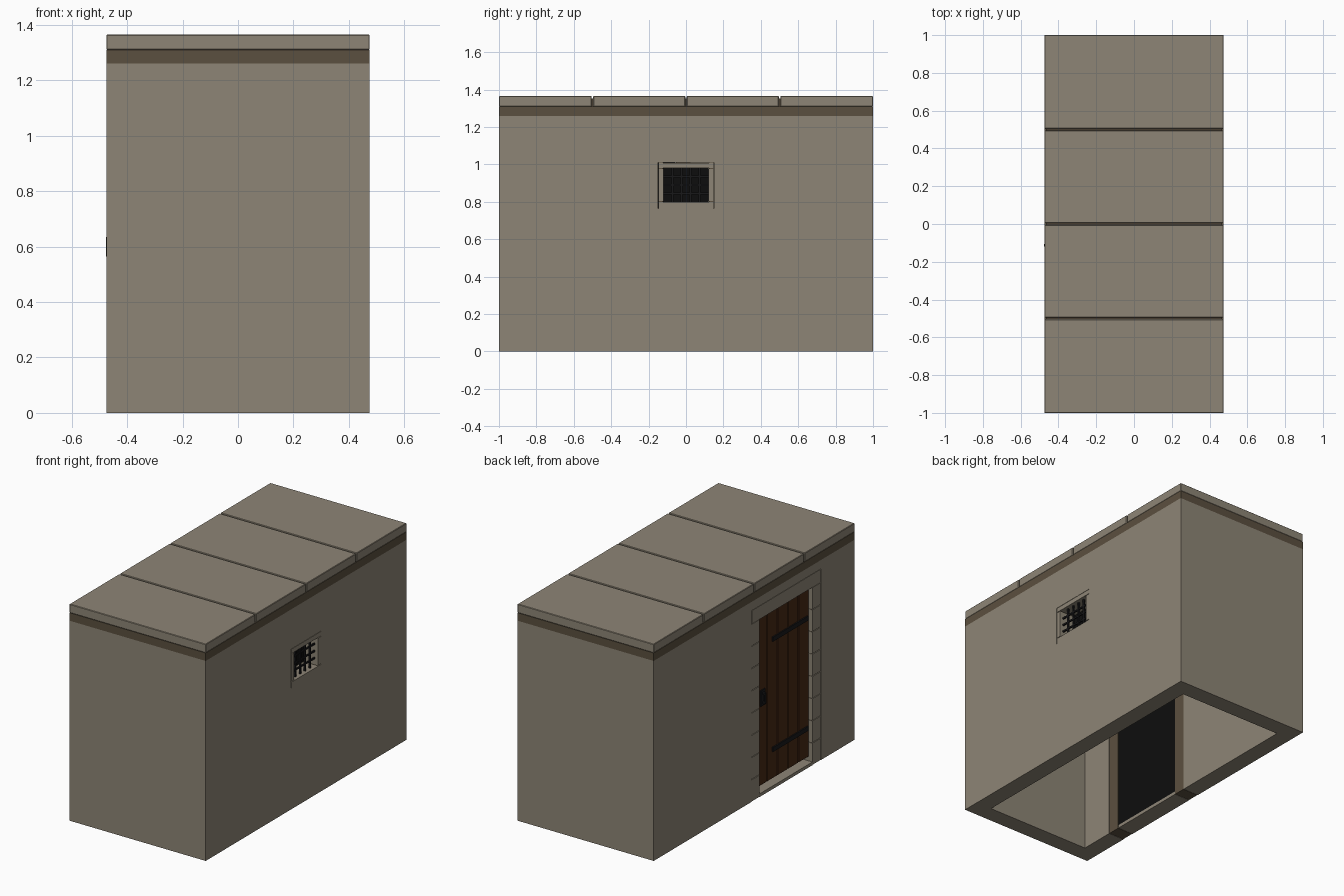
import bpy
import bmesh
from mathutils import Vector

if "Cube" in bpy.data.objects:
    bpy.data.objects.remove(bpy.data.objects["Cube"], do_unlink=True)


def material(name, rgb):
    m = bpy.data.materials.new(name)
    m.use_nodes = True
    m.diffuse_color = (*rgb, 1)
    m.node_tree.nodes["Principled BSDF"].inputs["Base Color"].default_value = (*rgb, 1)
    return m


STONE = material("warm stone", (0.27, 0.235, 0.18))
MORTAR = material("dark mortar", (0.105, 0.08, 0.05))
WOOD = material("door wood", (0.065, 0.022, 0.0075))
IRON = material("black iron", (0.009, 0.009, 0.01))
DARK = material("dark backing", (0.004, 0.004, 0.004))


def boxes(name, spans, mat, bevel=0):
    """One object made of boxes, each given as x, y and z ranges."""
    bm = bmesh.new()
    for span in spans:
        lo, hi = Vector([min(s) for s in span]), Vector([max(s) for s in span])
        made = bmesh.ops.create_cube(bm, size=1)["verts"]
        for v in made:
            v.co = (lo + hi) / 2 + v.co * (hi - lo)
    mesh = bpy.data.meshes.new(name)
    bm.to_mesh(mesh)
    bm.free()
    mesh.materials.append(mat)
    ob = bpy.data.objects.new(name, mesh)
    bpy.context.collection.objects.link(ob)
    if bevel:
        mod = ob.modifiers.new("Bevel", "BEVEL")
        mod.width, mod.segments = bevel, 1
    return ob


def cut(target, span):
    cutter = boxes("cutter", [span], STONE)
    cutter.hide_render = True
    mod = target.modifiers.new("Cut", "BOOLEAN")
    mod.operation, mod.solver, mod.object = "DIFFERENCE", "EXACT", cutter
    bpy.context.view_layer.objects.active = target
    bpy.ops.object.modifier_apply(modifier=mod.name)
    bpy.data.objects.remove(cutter, do_unlink=True)


W, L, T = 0.475, 1.0, 0.11          # half width, half length, wall thickness
INNER = W - T
EAVE, BAND, TOP = 1.26, 1.31, 1.365
GAP = 0.004

# Door and window: surround extents and clear openings
D_OUT, D_IN, D_HEAD, D_TOP = (-0.665, 0.025), (-0.58, -0.055), 1.12, 1.205
W_OUT, W_IN = (-0.15, 0.15), (-0.12, 0.12)
W_SILL, W_LOW, W_HIGH, W_TOP = 0.765, 0.8, 0.98, 1.01

# Hollow walls with a ceiling, open underneath
walls = boxes("walls", [((-W, W), (-L, L), (0, EAVE))], STONE)
cut(walls, ((-INNER, INNER), (T - L, L - T), (-0.1, EAVE - 0.02)))
cut(walls, ((-W - 0.1, -INNER + 0.1), D_OUT, (-0.1, D_TOP)))
cut(walls, ((INNER - 0.1, W + 0.1), W_OUT, (W_SILL, W_TOP)))

# Roof: mortar band and four slabs
boxes("roof_band", [((-W, W), (-L, L), (EAVE, BAND))], MORTAR)
boxes("roof_bedding", [((0.01 - W, W - 0.01), (0.01 - L, L - 0.01), (BAND, TOP - 0.012))], MORTAR)
slabs = []
for i in range(4):
    y = -L + i * L / 2
    slabs.append(((-W, W), (y + (GAP if i else 0), y + L / 2 - (GAP if i < 3 else 0)), (BAND, TOP)))
boxes("roof_slabs", slabs, STONE, 0.003)

# Door surround: mortar core faced with stone blocks
core_x, block_x = (-W + 0.006, -INNER), (-W, -INNER - 0.002)
sides = ((D_OUT[0], D_IN[0]), (D_IN[1], D_OUT[1]))
boxes("door_surround_mortar",
      [(core_x, (a + 0.002, b - 0.002), (0, D_HEAD)) for a, b in sides]
      + [(core_x, D_OUT, (D_HEAD + 0.002, D_TOP))], MORTAR)
blocks, step = [], D_HEAD / 8
for a, b in sides:
    for i in range(8):
        blocks.append((block_x, (a + GAP / 2, b), (i * step + GAP / 2, (i + 1) * step - GAP / 2)))
blocks.append((block_x, (D_OUT[0] + GAP / 2, D_OUT[1] - GAP / 2), (D_HEAD, D_TOP - GAP / 2)))
boxes("door_surround_blocks", blocks, STONE)
boxes("door_threshold", [((-W, -INNER), D_IN, (0, 0.02))], STONE)
boxes("door_backing", [((-INNER - 0.006, -INNER - 0.001), D_IN, (0.02, D_HEAD))], DARK)

# Plank door set just behind the wall face
face = 0.022 - W
plank = (D_IN[1] - D_IN[0]) / 5
planks = []
for i in range(5):
    y = D_IN[0] + i * plank
    planks.append(((face, face + 0.03), (y + 0.002, y + plank - 0.002), (0.05, D_HEAD)))
boxes("door_planks", planks, WOOD, 0.003)
boxes("door_core", [((face + 0.008, face + 0.025), D_IN, (0.055, D_HEAD))], WOOD)

# Hinge straps and handle
for name, z in (("lower", 0.235), ("upper", 0.93)):
    boxes(name + "_hinge_strap", [((face - 0.008, face), (-0.56, -0.21), (z - 0.014, z + 0.014))], IRON)
boxes("handle_plate", [((face - 0.006, face), (-0.135, -0.09), (0.55, 0.65))], IRON)
boxes("handle_grip", [((face - 0.024, face - 0.016), (-0.12, -0.105), (0.565, 0.635)),
                      ((face - 0.02, face), (-0.12, -0.105), (0.565, 0.577)),
                      ((face - 0.02, face), (-0.12, -0.105), (0.623, 0.635))], IRON)

# Window surround
core_x, block_x = (INNER, W - 0.006), (INNER + 0.002, W)
sides = ((W_OUT[0], W_IN[0]), (W_IN[1], W_OUT[1]))
levels = ((W_SILL, W_LOW), (W_HIGH, W_TOP))
boxes("window_surround_mortar",
      [(core_x, (a + 0.002, b - 0.002), (W_SILL, W_TOP)) for a, b in sides]
      + [(core_x, W_IN, (a + 0.001, b - 0.002)) for a, b in levels], MORTAR)
edge = (W_OUT[0] + GAP / 2, W_OUT[1] - GAP / 2)
boxes("window_surround_blocks", [
    (block_x, edge, (W_SILL, W_LOW)),
    (block_x, edge, (W_HIGH, W_TOP - GAP / 2)),
    (block_x, (edge[0], W_IN[0]), (W_LOW + GAP, W_HIGH - GAP)),
    (block_x, (W_IN[1], edge[1]), (W_LOW + GAP, W_HIGH - GAP))], STONE)
boxes("window_backing", [((INNER + 0.001, INNER + 0.006), W_IN, (W_LOW, W_HIGH))], DARK)

# Window bars
bars, r, x = [], 0.005, W - 0.025
for i in range(1, 5):
    y = W_IN[0] + i * (W_IN[1] - W_IN[0]) / 5
    bars.append(((x - r, x + r), (y - r, y + r), (W_LOW, W_HIGH)))
for i in range(1, 4):
    z = W_LOW + i * (W_HIGH - W_LOW) / 4
    bars.append(((x - r * 0.8, x + r * 0.8), W_IN, (z - r, z + r)))
boxes("window_bars", bars, IRON)
